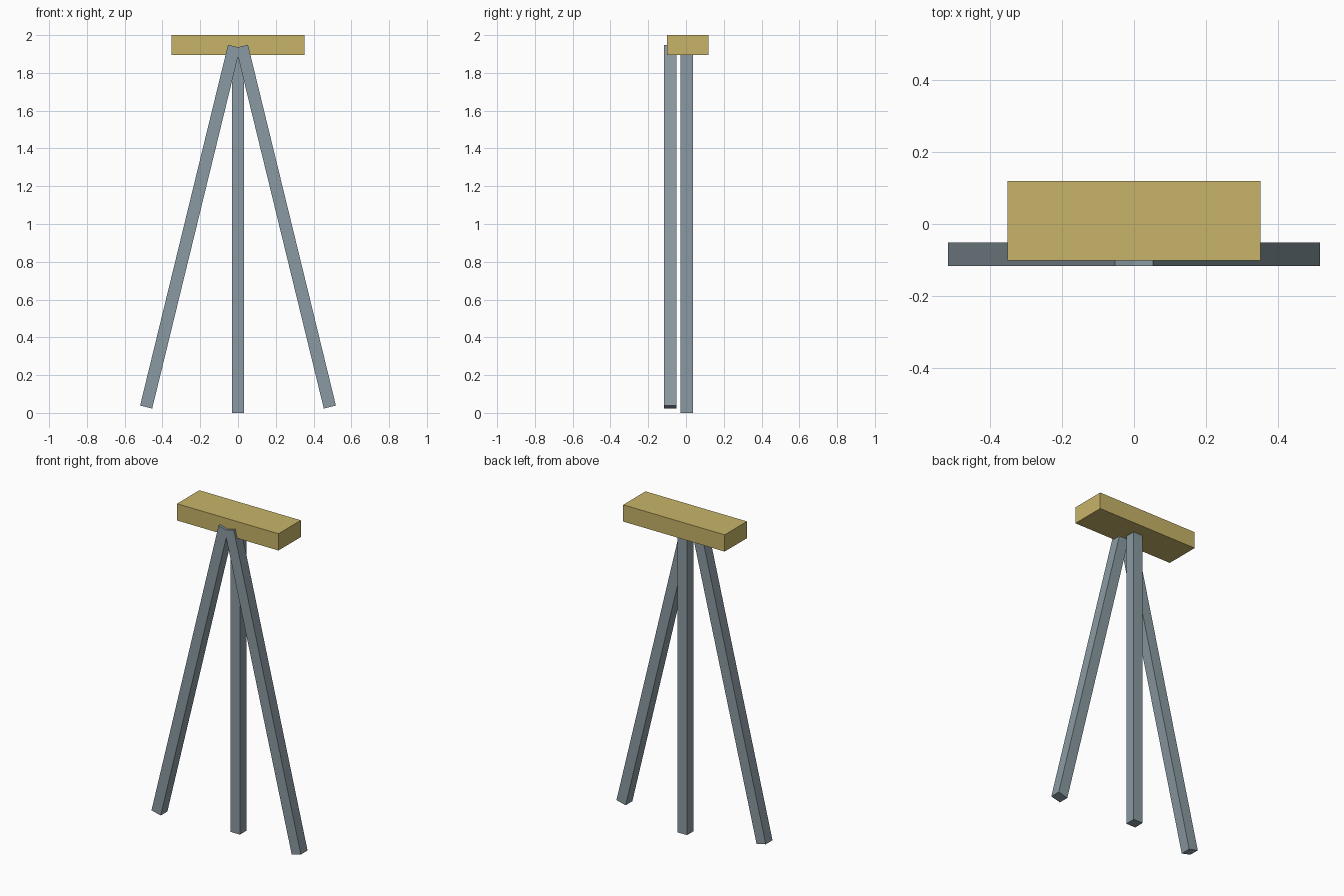
import bpy
import math

if "Cube" in bpy.data.objects:
    bpy.data.objects.remove(bpy.data.objects["Cube"])


def material(name, rgb):
    m = bpy.data.materials.new(name)
    m.diffuse_color = (*rgb, 1.0)
    m.use_nodes = True
    m.node_tree.nodes["Principled BSDF"].inputs["Base Color"].default_value = m.diffuse_color
    return m


wood = material("pale wood", (0.578, 0.456, 0.138))
steel = material("blue grey", (0.255, 0.323, 0.361))


def box(name, centre, size, mat, tilt=0.0):
    """Box with given centre and size, tilted about the y axis."""
    bpy.ops.mesh.primitive_cube_add(size=1, location=centre)
    ob = bpy.context.object
    ob.name = name
    ob.scale = size
    ob.rotation_euler = (0, tilt, 0)
    ob.data.materials.append(mat)
    return ob


LEG = (0.066, 0.066, 1.966)
MID = LEG[2] / 2

# Seat slab
box("seat", (0, 0.009, 1.9475), (0.704, 0.221, 0.105), wood)

# Upright back leg, reaching into the seat
box("back_leg", (0, 0.004, MID), LEG, steel)

# Splayed front legs crossing at the top
for side, name in ((-1, "front_leg_left"), (1, "front_leg_right")):
    box(name, (side * 0.2535, -0.084, 0.986), LEG, steel,
        tilt=-side * math.radians(13.7))
